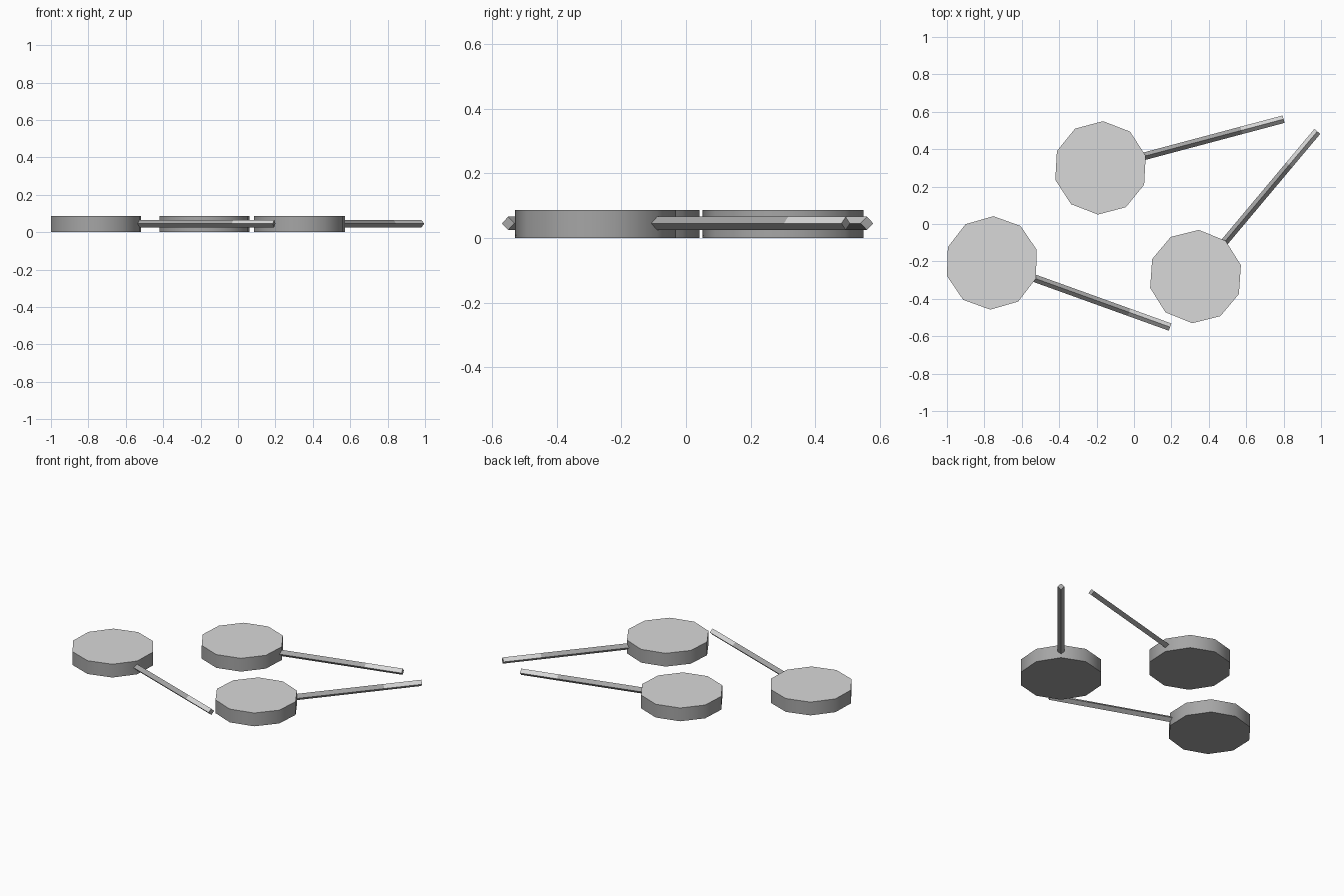
import bpy
import bmesh
import math
from mathutils import Matrix

cube = bpy.data.objects.get("Cube")
if cube:
    bpy.data.objects.remove(cube, do_unlink=True)


def make_material(name, value):
    mat = bpy.data.materials.new(name)
    color = (value, value, value, 1)
    mat.use_nodes = True
    mat.diffuse_color = color
    mat.node_tree.nodes["Principled BSDF"].inputs["Base Color"].default_value = color
    return mat


MATERIALS = [make_material("mid_grey", 0.38), make_material("light_grey", 0.69)]

THICK = 0.087       # head thickness
RADIUS = 0.25       # head radius
STICK_R = 0.0205    # stick half width
STICK_Z = 0.0455    # stick centre height
STICK_START, TIP_START, STICK_END = 0.23, 0.78, 1.013


def add_object(name, bm, x, y, angle):
    bmesh.ops.recalc_face_normals(bm, faces=bm.faces)
    mesh = bpy.data.meshes.new(name)
    bm.to_mesh(mesh)
    bm.free()
    for mat in MATERIALS:
        mesh.materials.append(mat)
    obj = bpy.data.objects.new(name, mesh)
    bpy.context.collection.objects.link(obj)
    obj.location = (x, y, 0)
    obj.rotation_euler.z = angle
    return obj


def add_head(name, x, y, angle):
    # Ten-sided disc with one corner on the stick axis
    bm = bmesh.new()
    ring = [bm.verts.new((RADIUS * math.cos(i * math.tau / 10),
                          RADIUS * math.sin(i * math.tau / 10), 0)) for i in range(10)]
    base = bm.faces.new(ring)
    top = bmesh.ops.extrude_face_region(bm, geom=[base], use_keep_orig=True)["geom"]
    bmesh.ops.translate(bm, vec=(0, 0, THICK),
                        verts=[v for v in top if isinstance(v, bmesh.types.BMVert)])
    bm.normal_update()
    for f in bm.faces:
        f.material_index = int(f.calc_center_median().z > THICK * 0.9)
    obj = add_object(name, bm, x, y, angle)
    # Smooth rim, sharp top and bottom
    bpy.ops.object.select_all(action="DESELECT")
    obj.select_set(True)
    bpy.context.view_layer.objects.active = obj
    bpy.ops.object.shade_smooth_by_angle(angle=math.radians(45))


def add_stick(name, x, y, angle):
    # Diamond-section bar, with the upper faces of its tip lighter
    bm = bmesh.new()
    length = STICK_END - STICK_START
    place = (Matrix.Translation(((STICK_START + STICK_END) / 2, 0, STICK_Z))
             @ Matrix.Rotation(math.pi / 4, 4, "X")
             @ Matrix.Diagonal((length, STICK_R * math.sqrt(2), STICK_R * math.sqrt(2), 1)))
    bmesh.ops.create_cube(bm, size=1, matrix=place)
    bmesh.ops.bisect_plane(bm, geom=bm.verts[:] + bm.edges[:] + bm.faces[:],
                           plane_co=(TIP_START, 0, 0), plane_no=(1, 0, 0))
    for f in bm.faces:
        c = f.calc_center_median()
        f.material_index = int(c.x > TIP_START and c.z > STICK_Z + STICK_R * 0.2)
    add_object(name, bm, x, y, angle)


# Three heads on sticks: centre and stick direction of each
for label, x, y, degrees in (("back", -0.179, 0.30, 14.9),
                             ("right", -0.76, -0.208, -19.8),
                             ("left", 0.329, -0.281, 50)):
    add_head(label + "_head", x, y, math.radians(degrees))
    add_stick(label + "_stick", x, y, math.radians(degrees))
